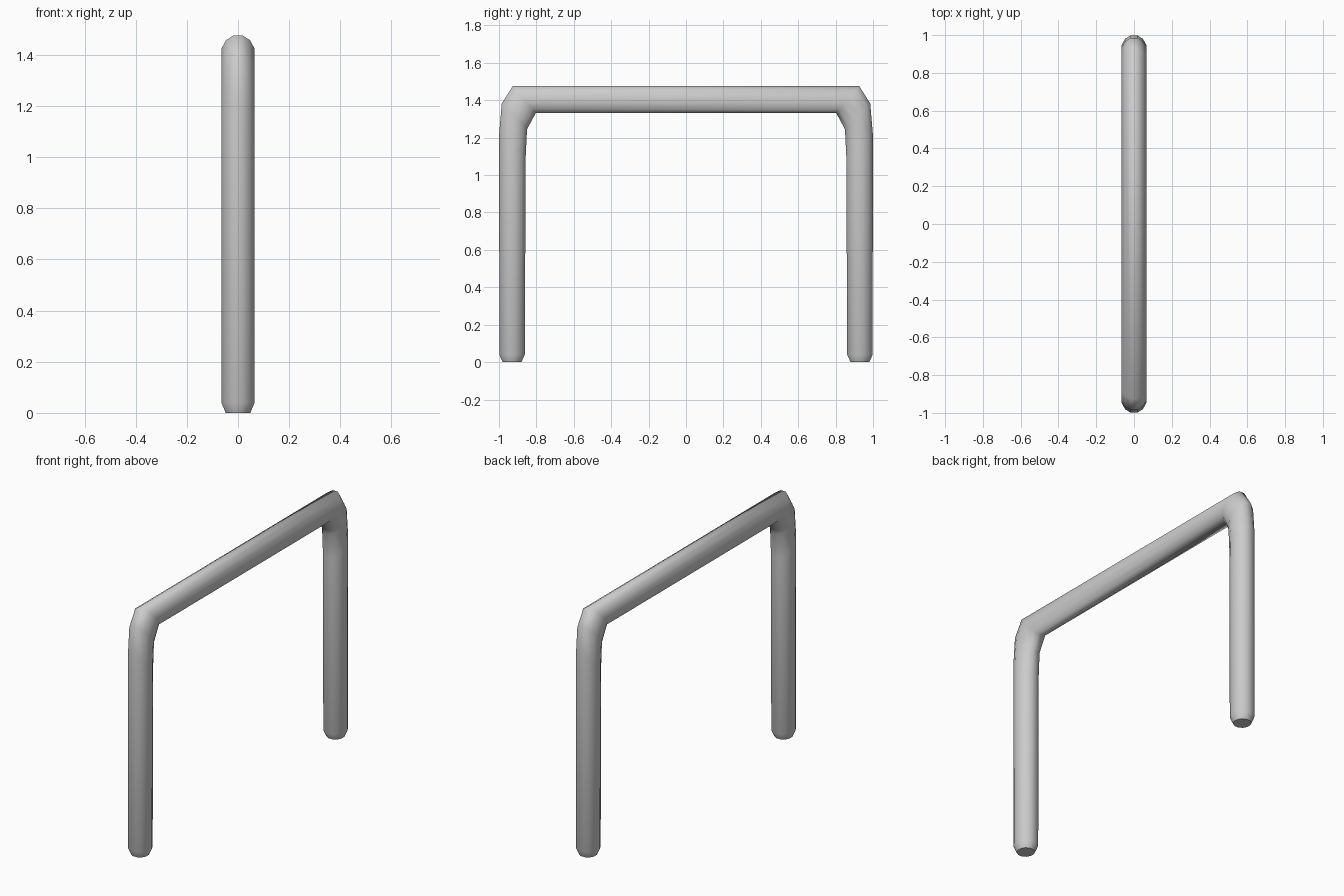
import bpy, bmesh, math
from mathutils import Vector

if "Cube" in bpy.data.objects:
    bpy.data.objects.remove(bpy.data.objects["Cube"])

SIDES = 12
HALF_X = 0.065

# outer and inner edge of the tube (y, z), from right foot to crossbar
half = [((0.98, 0.0), (0.88, 0.0), 0.048),
        ((0.998, 0.04), (0.862, 0.04), HALF_X),
        ((0.999, 1.22), (0.857, 1.10), HALF_X),
        ((0.985, 1.383), (0.85, 1.245), HALF_X),
        ((0.926, 1.476), (0.803, 1.332), HALF_X)]
mirrored = [((-o[0], o[1]), (-i[0], i[1]), w) for o, i, w in reversed(half)]

# bent tube: one ring per station, bridged into a single frame
bm = bmesh.new()
rings = []
for outer, inner, w in half + mirrored:
    o, i = Vector((0, *outer)), Vector((0, *inner))
    centre, arm = (o + i) / 2, (o - i) / 2
    ring = []
    for k in range(SIDES):
        a = 2 * math.pi * (k + 0.5) / SIDES
        s = 1 / math.cos(math.pi / SIDES)
        ring.append(bm.verts.new(centre + arm * math.cos(a) * s
                                 + Vector((w * math.sin(a) * s, 0, 0))))
    rings.append(ring)
for a, b in zip(rings, rings[1:]):
    for k in range(SIDES):
        n = (k + 1) % SIDES
        bm.faces.new((a[k], a[n], b[n], b[k]))

# closed feet
bm.faces.new(rings[0])
bm.faces.new(rings[-1])
bmesh.ops.recalc_face_normals(bm, faces=bm.faces)

mesh = bpy.data.meshes.new("tube_frame")
bm.to_mesh(mesh)
bm.free()
frame = bpy.data.objects.new("tube_frame", mesh)
bpy.context.collection.objects.link(frame)
bpy.context.view_layer.objects.active = frame
frame.select_set(True)
bpy.ops.object.shade_smooth_by_angle(angle=math.radians(50))
